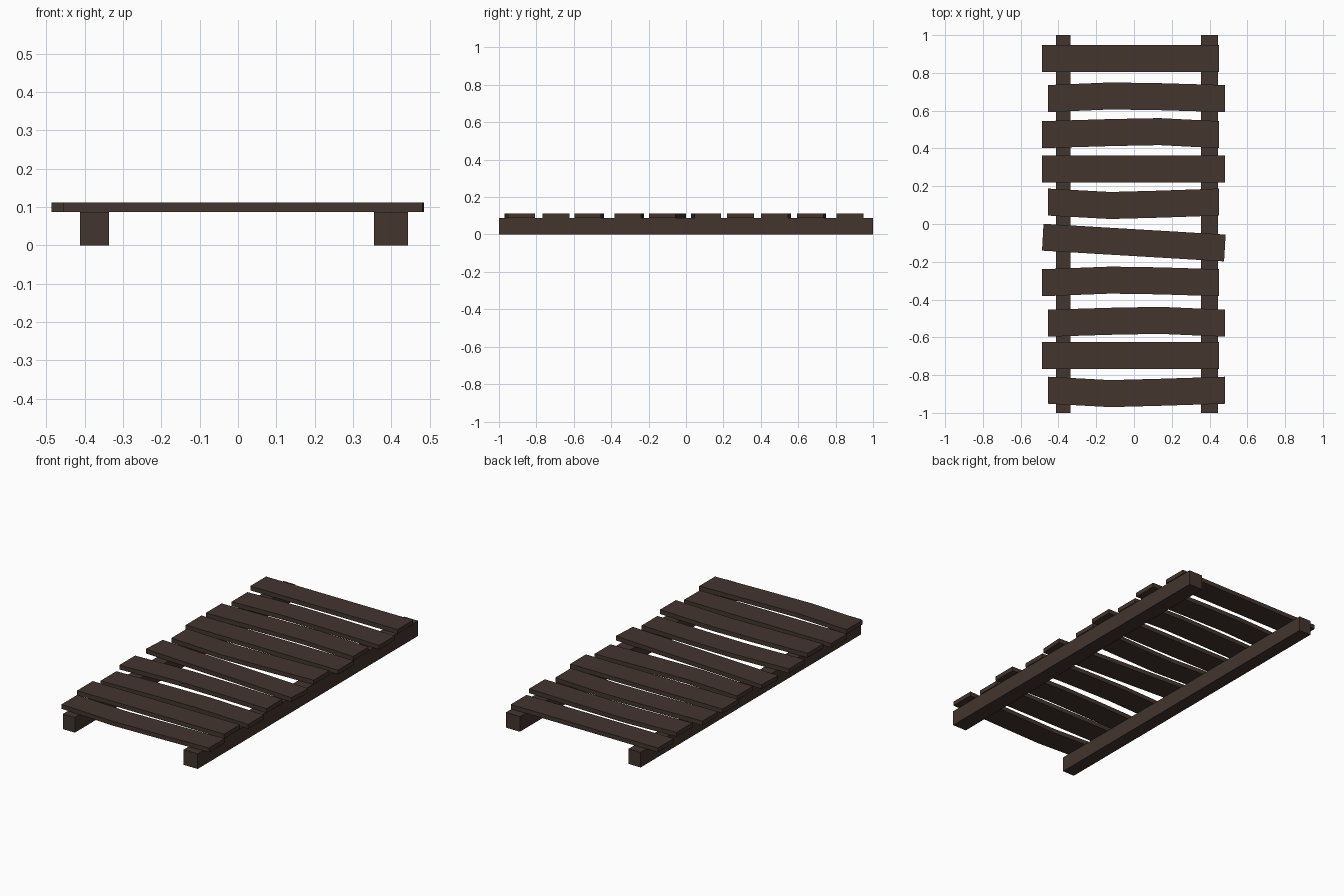
import bpy

if "Cube" in bpy.data.objects:
    bpy.data.objects.remove(bpy.data.objects["Cube"])

wood = bpy.data.materials.new("dark brown wood")
wood.diffuse_color = (0.055, 0.035, 0.027, 1)
wood.use_nodes = True
wood.node_tree.nodes["Principled BSDF"].inputs["Base Color"].default_value = wood.diffuse_color


def extrude(name, outline, z0, z1):
    """Solid from a counter-clockwise xy outline between two heights."""
    n = len(outline)
    verts = [(x, y, z) for z in (z0, z1) for x, y in outline]
    faces = [tuple(reversed(range(n))), tuple(range(n, 2 * n))]
    faces += [(i, (i + 1) % n, n + (i + 1) % n, n + i) for i in range(n)]
    mesh = bpy.data.meshes.new(name)
    mesh.from_pydata(verts, [], faces)
    mesh.materials.append(wood)
    ob = bpy.data.objects.new(name, mesh)
    bpy.context.collection.objects.link(ob)


# Two long rails
for name, x0, x1 in (("left_rail", -0.412, -0.336), ("right_rail", 0.355, 0.444)):
    extrude(name, [(x0, -1), (x1, -1), (x1, 1), (x0, 1)], 0, 0.087)

# Planks: left end, right end, centre y, bow near x=-0.12, bow near x=0.13
W = 0.143
planks = [
    (-0.486, 0.449, 0.877, 0, 0),
    (-0.455, 0.482, 0.664, 0.014, 0.010),
    (-0.486, 0.449, 0.473, 0.011, 0.016),
    (-0.486, 0.482, 0.291, 0, 0),
    (-0.455, 0.449, 0.116, -0.018, -0.011),
    (-0.486, 0.449, -0.311, 0.014, 0.010),
    (-0.455, 0.482, -0.525, 0.010, 0.015),
    (-0.486, 0.449, -0.695, 0, 0),
    (-0.455, 0.482, -0.880, -0.018, -0.011),
]
for i, (x0, x1, y, a, b) in enumerate(planks):
    path = [(x0, y), (-0.125, y + a), (0.135, y + b), (x1, y)]
    low = [(px, py - W / 2) for px, py in path]
    high = [(px, py + W / 2) for px, py in reversed(path)]
    extrude(f"plank_{i + 1}", low + high, 0.087, 0.112)

# Crooked plank
extrude("crooked_plank",
        [(-0.487, -0.141), (0.477, -0.198), (0.485, -0.056), (-0.479, 0.001)],
        0.087, 0.112)
